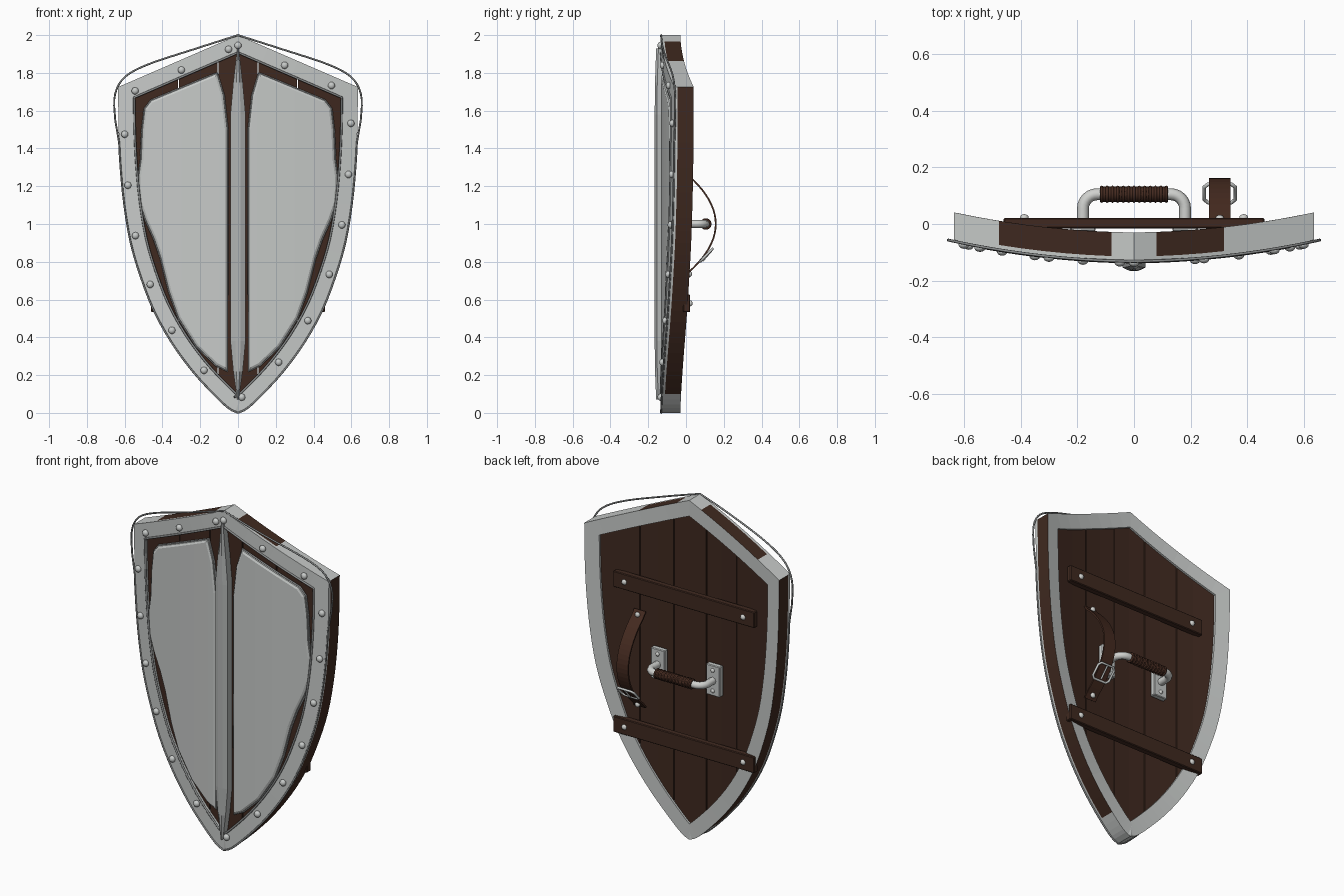
import bpy, bmesh, math
from mathutils import Vector, Matrix

if "Cube" in bpy.data.objects:
    bpy.data.objects.remove(bpy.data.objects["Cube"])


def material(name, rgb):
    m = bpy.data.materials.new(name)
    m.diffuse_color = (*rgb, 1)
    m.use_nodes = True
    m.node_tree.nodes["Principled BSDF"].inputs["Base Color"].default_value = m.diffuse_color
    return m


STEEL = material("steel", (0.57, 0.59, 0.58))
RIDGE = material("grey steel", (0.45, 0.465, 0.46))
BRIGHT = material("bright steel", (0.63, 0.64, 0.62))
IRON = material("dark iron", (0.25, 0.26, 0.26))
WOOD = material("dark wood", (0.050, 0.022, 0.014))
LEATHER = material("leather", (0.058, 0.023, 0.014))


def finish(name, bm, *mats, smooth=False):
    bmesh.ops.recalc_face_normals(bm, faces=bm.faces)
    me = bpy.data.meshes.new(name)
    bm.to_mesh(me)
    bm.free()
    for m in mats:
        me.materials.append(m)
    ob = bpy.data.objects.new(name, me)
    bpy.context.collection.objects.link(ob)
    if smooth:
        for p in me.polygons:
            p.use_smooth = True
    return ob


def bend(x, y):
    """The shield curves back on both sides of the centre line."""
    return y + 0.16 * x * x + 0.01 * abs(x)


def slice_x(bm, xs):
    for x in xs:
        bmesh.ops.bisect_plane(bm, geom=bm.verts[:] + bm.edges[:] + bm.faces[:],
                               plane_co=(x, 0, 0), plane_no=(1, 0, 0))


def catmull(pts, n=3):
    ps = [Vector(p) for p in pts]
    ps = [2 * ps[0] - ps[1]] + ps + [2 * ps[-1] - ps[-2]]
    out = []
    for a, b, c, d in zip(ps, ps[1:], ps[2:], ps[3:]):
        for i in range(n):
            t = i / n
            out.append(0.5 * (2 * b + (c - a) * t + (2 * a - 5 * b + 4 * c - d) * t * t
                              + (3 * b - a - 3 * c + d) * t ** 3))
    return out + [ps[-2]]


def mirror_loop(half):
    return half + [Vector((-p.x, p.y)) for p in reversed(half[1:-1])]


def inset(loop, d):
    """Mitred inset of a clockwise loop in x, z."""
    out = []
    for i, p in enumerate(loop):
        a = (p - loop[i - 1]).normalized()
        b = (loop[(i + 1) % len(loop)] - p).normalized()
        m = Vector((a.y, -a.x)) + Vector((b.y, -b.x))
        out.append(p + m * (2 * d / m.length_squared))
    return out


def skin(name, layers, mats, closed=False, cap=False, rule=None):
    """Joins loops, each given as (loop, y), then bends them."""
    bm = bmesh.new()
    rings = [[bm.verts.new((p.x, y, p.y)) for p in lp] for lp, y in layers]
    n = len(rings[0])
    for k in range(len(rings) if closed else len(rings) - 1):
        r, s = rings[k], rings[(k + 1) % len(rings)]
        for i in range(n):
            f = bm.faces.new((r[i], r[(i + 1) % n], s[(i + 1) % n], s[i]))
            if rule:
                f.material_index = rule(k, f.calc_center_median())
    if cap:
        bm.faces.new(rings[-1])
        slice_x(bm, [i * 0.1 for i in range(-6, 7)])
    for v in bm.verts:
        v.co.y = bend(v.co.x, v.co.y)
    return finish(name, bm, *mats)


def tube(name, pts, r, mat, cyclic=False):
    cu = bpy.data.curves.new(name + "_path", 'CURVE')
    cu.dimensions = '3D'
    cu.bevel_depth, cu.bevel_resolution, cu.use_fill_caps = r, 2, True
    sp = cu.splines.new('POLY')
    sp.points.add(len(pts) - 1)
    for q, p in zip(sp.points, pts):
        q.co = (*p, 1)
    sp.use_cyclic_u = cyclic
    tmp = bpy.data.objects.new(name + "_path", cu)
    me = bpy.data.meshes.new_from_object(tmp)
    bpy.data.objects.remove(tmp)
    bm = bmesh.new()
    bm.from_mesh(me)
    return finish(name, bm, mat, smooth=True)


def bent_tube(name, loop, y, r, mat):
    pts = []
    for i, p in enumerate(loop):  # split long runs so they follow the bend
        q = loop[(i + 1) % len(loop)]
        n = 1 + int(abs(q.x - p.x) / 0.1)
        pts += [p.lerp(q, k / n) for k in range(n)]
    return tube(name, [(p.x, bend(p.x, y), p.y) for p in pts], r, mat, True)


def box(name, lo, hi, mat, bevel=0.004):
    bm = bmesh.new()
    bmesh.ops.create_cube(bm, size=1)
    for v in bm.verts:
        v.co = [(l + h) / 2 + c * (h - l) for l, h, c in zip(lo, hi, v.co)]
    bmesh.ops.bevel(bm, geom=bm.edges[:], offset=bevel, segments=1, affect='EDGES')
    return finish(name, bm, mat)


def rivets(name, places, r, mat):
    bm = bmesh.new()
    for p in places:
        bmesh.ops.create_uvsphere(bm, u_segments=14, v_segments=8, radius=r,
                                  matrix=Matrix.Translation(p) @ Matrix.Diagonal((1, 0.8, 1, 1)))
    return finish(name, bm, mat, smooth=True)


# Outline
side = catmull([(0.635, 1.725), (0.632, 1.5), (0.622, 1.3), (0.602, 1.1), (0.568, 0.9), (0.515, 0.72),
                (0.445, 0.54), (0.35, 0.37), (0.24, 0.22), (0.13, 0.1), (0.05, 0.025), (0, 0)])
top = [Vector((0, 2)).lerp(side[0], t / 8) for t in range(8)]
outline = mirror_loop(top + side)
inner = inset(outline, 0.085)


# Rim: steel, with the wood core showing on its outer edge
def rim_rule(k, c):
    on_top = 1.8 < c.z < 1.96 and -0.56 < c.x < 0.33
    return int(k == 0 and (0.1 < c.z < 1.72 or on_top))


skin("rim", [(outline, -0.132), (outline, -0.115), (outline, -0.03), (inner, -0.03), (inner, -0.132)],
     [STEEL, WOOD], closed=True, rule=lambda k, c: rim_rule(k - 1, c))
bent_tube("inner_rim_bead", inner, -0.133, 0.006, IRON)

# Thin wire trim that bows out at the shoulders
wire = catmull([(0, 2.0), (0.25, 1.92), (0.45, 1.855), (0.57, 1.80), (0.63, 1.74), (0.655, 1.66), (0.65, 1.55)])
wire += [p for p in side if p.y < 1.45]
bent_tube("outer_wire", mirror_loop(wire), -0.132, 0.005, IRON)

# Wooden planks with narrow gaps
bm = bmesh.new()
bm.faces.new([bm.verts.new((p.x, 0, p.y)) for p in inset(outline, 0.075)])
gaps = (-0.315, -0.105, 0.105, 0.315)
slice_x(bm, [-0.42, -0.21, 0, 0.21, 0.42] + [g + s for g in gaps for s in (-0.003, 0.003)])
bmesh.ops.delete(bm, geom=[f for f in bm.faces if any(abs(f.calc_center_bounds().x - g) < 0.002 for g in gaps)],
                 context='FACES')
for v in bm.verts:
    v.co.y = bend(v.co.x, -0.112)
ext = bmesh.ops.extrude_face_region(bm, geom=bm.faces[:], use_keep_orig=True)
for v in ext["geom"]:
    if isinstance(v, bmesh.types.BMVert):
        v.co.y += 0.07
finish("planks", bm, WOOD)

# Two raised steel front panels with wire borders
half = [(0.055, 1.5), (0.075, 1.68), (0.11, 1.80), (0.46, 1.655), (0.495, 1.61), (0.508, 1.5), (0.515, 1.34),
        (0.528, 1.25), (0.525, 1.12), (0.49, 1.02), (0.445, 0.92), (0.41, 0.82), (0.365, 0.64), (0.315, 0.5),
        (0.22, 0.35), (0.115, 0.25), (0.055, 0.22)]
for label, s in (("right", 1), ("left", -1)):
    lp = [Vector((x * s, z)) for x, z in half][::s]
    skin(label + "_front_panel", [(lp, -0.11), (inset(lp, 0.003), -0.128), (inset(lp, 0.014), -0.134)],
         [STEEL], cap=True)
    bent_tube(label + "_panel_bead", lp, -0.117, 0.005, IRON)

# Tapered centre ridge
bm = bmesh.new()
rows = []
for z, w, y in ((1.93, 0.004, -0.158), (1.75, 0.025, -0.164), (1.58, 0.04, -0.166),
                (0.38, 0.04, -0.166), (0.22, 0.025, -0.164), (0.07, 0.004, -0.158)):
    rows.append([bm.verts.new(c) for c in ((-w, -0.1, z), (-w, y + 0.012, z), (-w * 0.35, y, z),
                                           (w * 0.35, y, z), (w, y + 0.012, z), (w, -0.1, z))])
for a, b in zip(rows, rows[1:]):
    for i in range(6):
        bm.faces.new((a[i], a[(i + 1) % 6], b[(i + 1) % 6], b[i]))
bm.faces.new(rows[0])
bm.faces.new(rows[-1])
finish("centre_ridge", bm, RIDGE)

# Rim rivets
spots = [(0, 1.945), (-0.05, 1.925), (-0.3, 1.815), (-0.545, 1.705), (-0.6, 1.475), (-0.583, 1.205),
         (-0.543, 0.938), (-0.465, 0.68), (-0.35, 0.437), (-0.18, 0.225), (0.02, 0.083), (0.215, 0.268),
         (0.37, 0.488), (0.483, 0.733), (0.55, 0.995), (0.585, 1.262), (0.598, 1.533), (0.495, 1.733), (0.247, 1.84)]
rivets("rim_rivets", [(x, bend(x, -0.136), z) for x, z in spots], 0.019, STEEL)

# Back battens
for label, z in (("upper", 1.435), ("lower", 0.58)):
    box(label + "_batten", (-0.46, -0.015, z - 0.047), (0.46, 0.022, z + 0.047), WOOD)
    rivets(label + "_batten_rivets", [(s * 0.387, 0.022, z) for s in (-1, 1)], 0.016, BRIGHT)

# Handle: plates, bent bar and wrapped grip
arc = [(0.13 + 0.05 * math.cos(a), 0.055 + 0.05 * math.sin(a)) for a in (i * math.pi / 12 for i in range(7))]
bar = [(0.18, -0.01, 1.0)] + [(x, y, 1.0) for x, y in arc]
tube("handle_bar", bar + [(-x, y, z) for x, y, z in reversed(bar)], 0.021, BRIGHT)
for label, s in (("right", 1), ("left", -1)):
    x = 0.18 * s
    box(label + "_handle_plate", (x - 0.045, -0.025, 0.91), (x + 0.045, 0.008, 1.09), STEEL)
    rivets(label + "_plate_rivets", [(x, 0.008, 1.0 + d) for d in (-0.06, 0.06)], 0.012, BRIGHT)
tube("grip", [(-0.12, 0.105, 1.0), (0.12, 0.105, 1.0)], 0.027, LEATHER)
for i in range(13):
    x = -0.114 + 0.019 * i
    ring = [(x, 0.105 + 0.025 * math.cos(a), 1.0 + 0.025 * math.sin(a)) for a in (k * math.pi / 8 for k in range(16))]
    tube("grip_wrap", ring, 0.0055, LEATHER, True)

# Arm strap with buckle
def strap_y(z):
    return 0.016 + 0.146 * (1 - ((z - 1) / 0.26) ** 2)


bm = bmesh.new()
arcz = [0.74 + 0.52 * i / 20 for i in range(21)]
path = [(-0.002, 0.715)] + [(strap_y(z), z) for z in arcz] + [(-0.002, 1.285)]
front = [[bm.verts.new((x, y, z)) for x in (0.265, 0.34)] for y, z in path]
for a, b in zip(front, front[1:]):
    bm.faces.new((a[0], a[1], b[1], b[0]))
bmesh.ops.recalc_face_normals(bm, faces=bm.faces)
bmesh.ops.solidify(bm, geom=bm.faces[:], thickness=0.009)
finish("arm_strap", bm, LEATHER)
rivets("strap_rivets", [(0.3025, 0.02, z) for z in (0.735, 1.265)], 0.015, BRIGHT)
frame = [(sx * 0.055, sz) for sx, sz in ((-0.75, -0.045), (0.75, -0.045), (1, -0.03), (1, 0.03),
                                         (0.75, 0.045), (-0.75, 0.045), (-1, 0.03), (-1, -0.03))]
tube("buckle", [(0.3025 + x, 0.108 + d * 0.72, 0.835 + d * 0.75) for x, d in frame], 0.007, STEEL, True)
tube("buckle_pin", [(0.3025, 0.088, 0.805), (0.3025, 0.142, 0.867)], 0.005, STEEL)
